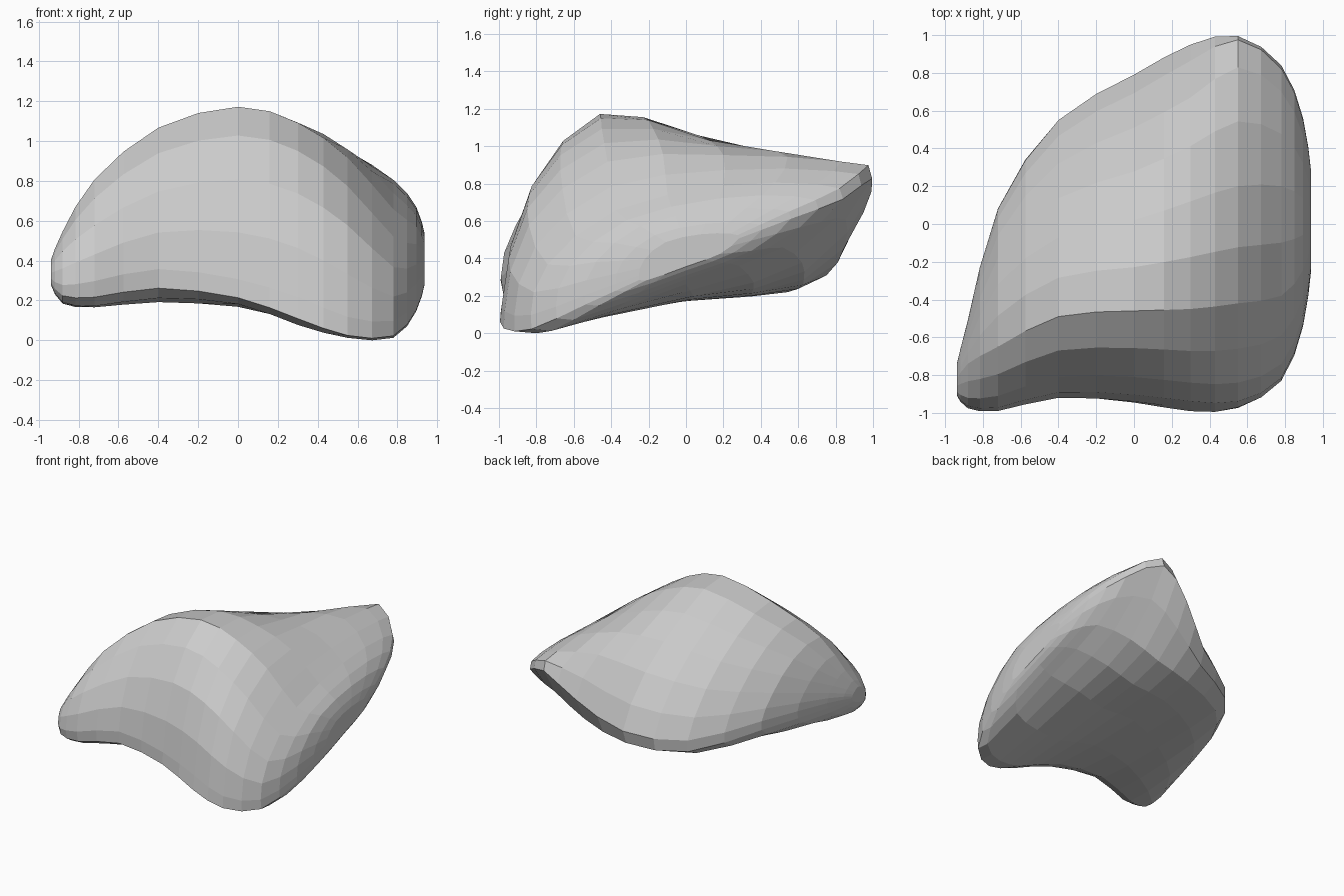
import bpy
import bmesh
from mathutils import Vector

if "Cube" in bpy.data.objects:
    bpy.data.objects.remove(bpy.data.objects["Cube"])

# Cross-sections of the boulder at several x positions, as (y, z) points running
# from the bottom front edge, over the crest, to the back edge and underside
SECTIONS = [
    (-0.88, [(-.92, .185), (-.975, .27), (-.92, .44), (-.74, .54), (-.64, .51),
             (-.54, .44), (-.51, .37), (-.56, .28), (-.75, .19)]),
    (-0.72, [(-.90, .165), (-.99, .29), (-.91, .57), (-.65, .80), (-.32, .75),
             (-.06, .58), (.08, .41), (.01, .28), (-.45, .18)]),
    (-0.40, [(-.82, .205), (-.92, .35), (-.81, .74), (-.49, 1.06), (-.07, .94),
             (.32, .67), (.55, .35), (.44, .21), (-.20, .185)]),
    (0.00, [(-.83, .175), (-.94, .30), (-.81, .80), (-.46, 1.165), (.02, 1.05),
            (.51, .77), (.79, .41), (.60, .23), (0, .17)]),
    (0.30, [(-.88, .07), (-.975, .21), (-.84, .73), (-.45, 1.085), (.12, 1.025),
            (.67, .89), (.95, .64), (.63, .28), (0, .165)]),
    (0.55, [(-.85, .005), (-.97, .11), (-.84, .57), (-.42, .91), (.20, .945),
            (.83, .91), (.995, .82), (.62, .37), (.04, .19)]),
    (0.78, [(-.72, .005), (-.83, .09), (-.74, .36), (-.38, .65), (.20, .78),
            (.70, .79), (.84, .71), (.52, .45), (0, .255)]),
]


def ring(x, pts):
    return [Vector((x, y, z)) for y, z in pts]


def shrunk(source, x, centre, factor):
    """Copy of a ring pulled towards a centre, for the rounded ends."""
    cy, cz = centre
    return [Vector((x, cy + (p.y - cy) * factor, cz + (p.z - cz) * factor))
            for p in source]


def spline_mid(a, b, c, d):
    """Midpoint of a smooth curve between b and c."""
    return (b + c) * 0.5625 - (a + d) * 0.0625


def refine_loop(r):
    n, out = len(r), []
    for i in range(n):
        out += [r[i], spline_mid(r[i - 1], r[i], r[(i + 1) % n], r[(i + 2) % n])]
    return out


def refine_along(rings):
    out, last = [], len(rings) - 1
    for i in range(last):
        a, b = rings[max(i - 1, 0)], rings[i]
        c, d = rings[i + 1], rings[min(i + 2, last)]
        out += [b, [spline_mid(*q) for q in zip(a, b, c, d)]]
    return out + [rings[-1]]


# Sections plus the two rounded ends
body = [ring(x, pts) for x, pts in SECTIONS]
left, right = (-.87, .32), (.02, .40)
rings = ([shrunk(body[0], -.938, left, .36)]
         + body
         + [shrunk(body[-1], .895, right, .66), shrunk(body[-1], .937, right, .32)])
rings = refine_along([refine_loop(r) for r in rings])

# Skin the rings with flat quads and close the ends
bm = bmesh.new()
loops = [[bm.verts.new(p) for p in r] for r in rings]
n = len(loops[0])
for a, b in zip(loops, loops[1:]):
    for i in range(n):
        j = (i + 1) % n
        bm.faces.new((a[i], a[j], b[j], b[i]))
caps = [bm.faces.new(loops[0]), bm.faces.new(loops[-1])]
bmesh.ops.poke(bm, faces=caps)
bmesh.ops.recalc_face_normals(bm, faces=bm.faces)

# Rest the boulder on the ground
low = min(v.co.z for v in bm.verts)
bmesh.ops.translate(bm, verts=bm.verts, vec=(0, 0, -low))

mesh = bpy.data.meshes.new("boulder")
bm.to_mesh(mesh)
bm.free()
boulder = bpy.data.objects.new("boulder", mesh)
bpy.context.collection.objects.link(boulder)
